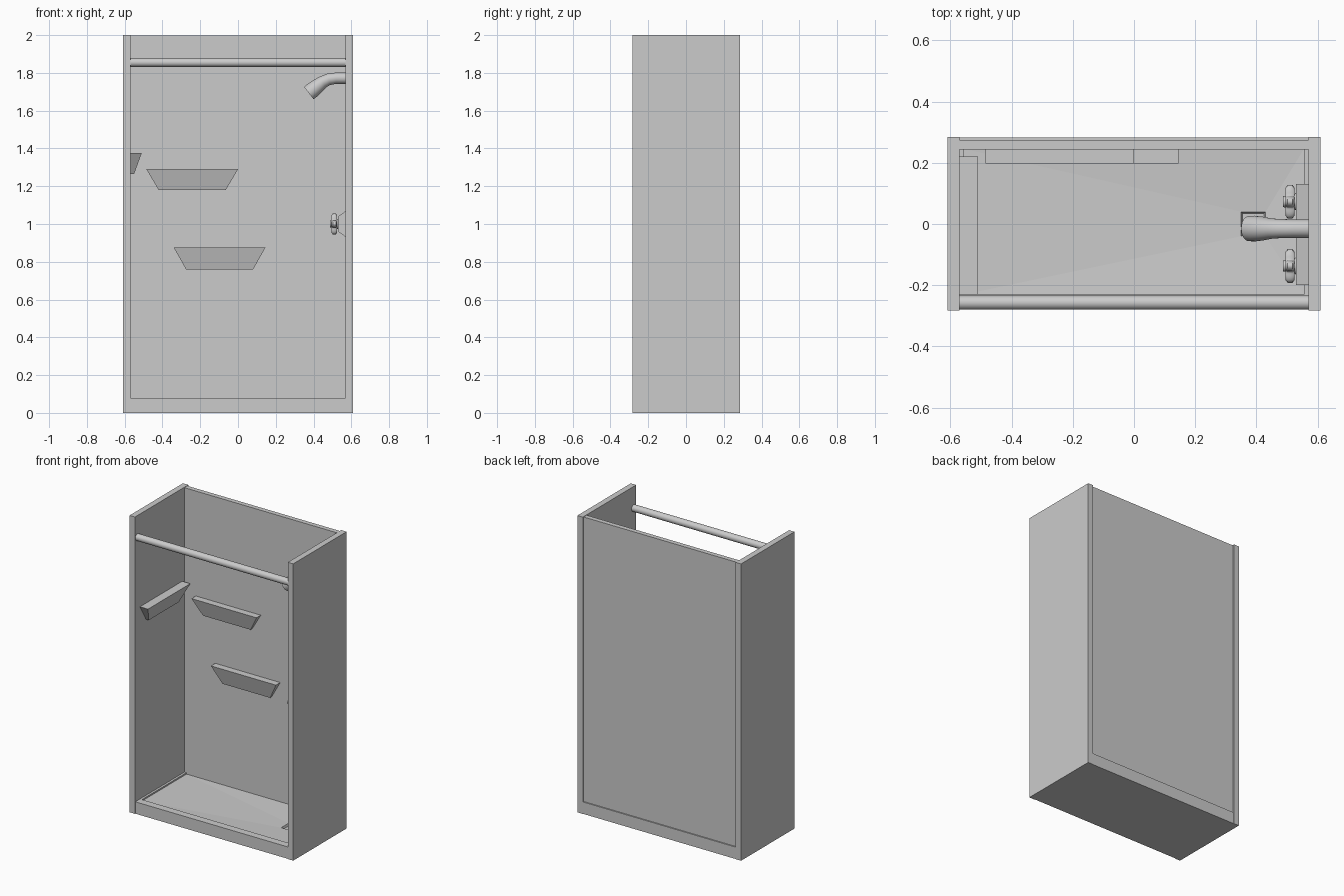
import bpy, bmesh, math
from mathutils import Vector

if "Cube" in bpy.data.objects:
    bpy.data.objects.remove(bpy.data.objects["Cube"])


def loft(name, rings, smooth=False):
    """Skin a list of equal-length point rings and cap both ends."""
    bm = bmesh.new()
    rows = [[bm.verts.new(p) for p in r] for r in rings]
    n = len(rows[0])
    for a, b in zip(rows, rows[1:]):
        for i in range(n):
            j = (i + 1) % n
            bm.faces.new((a[i], a[j], b[j], b[i]))
    bm.faces.new(rows[0][::-1])
    bm.faces.new(rows[-1])
    bmesh.ops.recalc_face_normals(bm, faces=bm.faces)
    me = bpy.data.meshes.new(name)
    bm.to_mesh(me)
    bm.free()
    ob = bpy.data.objects.new(name, me)
    bpy.context.collection.objects.link(ob)
    if smooth:
        bpy.ops.object.select_all(action='DESELECT')
        bpy.context.view_layer.objects.active = ob
        ob.select_set(True)
        bpy.ops.object.shade_smooth_by_angle(angle=math.radians(40))
    return ob


def rect(x0, x1, y0, y1, z):
    return [(x0, y0, z), (x1, y0, z), (x1, y1, z), (x0, y1, z)]


def box(name, x0, x1, y0, y1, z0, z1):
    return loft(name, [rect(x0, x1, y0, y1, z0), rect(x0, x1, y0, y1, z1)])


def circle(c, d, r, n=20, lobe=0.0):
    """Ring around c, facing direction d in the xz plane; lobe makes a cross shape."""
    d = Vector(d).normalized()
    v = Vector((0, 1, 0))
    u = d.cross(v)
    pts = []
    for i in range(n):
        t = 2 * math.pi * i / n
        k = r * (1 + lobe * (math.cos(4 * t) - 1) / 2)
        pts.append(Vector(c) + u * math.cos(t) * k + v * math.sin(t) * k)
    return pts


# Walls
box("left_wall", -0.61, -0.57, -0.283, 0.285, 0, 2)
box("right_wall", 0.57, 0.61, -0.283, 0.285, 0, 2)
box("back_wall", -0.57, 0.57, 0.243, 0.275, 0.075, 1.997)

# Tray with front curb and floor falling to the drain
loft("shower_tray", [
    rect(-0.57, 0.57, -0.28, 0.283, 0),
    rect(-0.57, 0.57, -0.28, 0.283, 0.08),
    rect(-0.555, 0.555, -0.23, 0.245, 0.08),
    rect(-0.555, 0.555, -0.23, 0.245, 0.07),
    rect(0.35, 0.43, -0.04, 0.04, 0.06),
    rect(0.355, 0.425, -0.035, 0.035, 0.045)])

# Curtain rod
loft("curtain_rod", [circle((x, -0.257, 1.855), (1, 0, 0), 0.023, 24)
                     for x in (-0.572, 0.572)], True)

# Tapered wall shelves
for name, x0, x1, z0, z1 in (("upper_back_shelf", -0.485, 0.0, 1.18, 1.29),
                             ("lower_back_shelf", -0.34, 0.145, 0.76, 0.875)):
    loft(name, [rect(x0 + 0.065, x1 - 0.065, 0.228, 0.247, z0),
                rect(x0, x1, 0.197, 0.247, z1)])
loft("left_shelf", [rect(-0.572, -0.55, -0.165, 0.155, 1.265),
                    rect(-0.572, -0.51, -0.23, 0.22, 1.375)])

# Shower arm flowing into the flared head
arm = [((0.572, 1.772), (-1, 0), 0.030), ((0.52, 1.772), (-1, 0), 0.030),
       ((0.48, 1.766), (-0.96, -0.25), 0.031), ((0.45, 1.752), (-0.87, -0.48), 0.033),
       ((0.42, 1.729), (-0.79, -0.61), 0.039), ((0.395, 1.709), (-0.79, -0.61), 0.042),
       ((0.375, 1.693), (-0.79, -0.61), 0.041)]
loft("shower_head", [circle((x, -0.015, z), (dx, 0, dz), r, 24)
                     for (x, z), (dx, dz), r in arm], True)

# Tap plate, bevelled above and below
plate = [(0.572, 0.93), (0.53, 0.96), (0.53, 1.04), (0.572, 1.07)]
loft("tap_plate", [[(x, y, z) for x, z in plate] for y in (-0.2, 0.13)])

# Two cross handles on stems
for side, y in (("left", 0.073), ("right", -0.137)):
    loft(side + "_tap_stem", [circle((x, y, 1.0), (-1, 0, 0), r)
                              for x, r in ((0.532, 0.03), (0.52, 0.022), (0.487, 0.018))], True)
    loft(side + "_tap_handle", [circle((x, y, 1.0), (-1, 0, 0), r, 48, 0.5)
                                for x, r in ((0.524, 0.046), (0.518, 0.055),
                                             (0.502, 0.055), (0.495, 0.046))], True)
